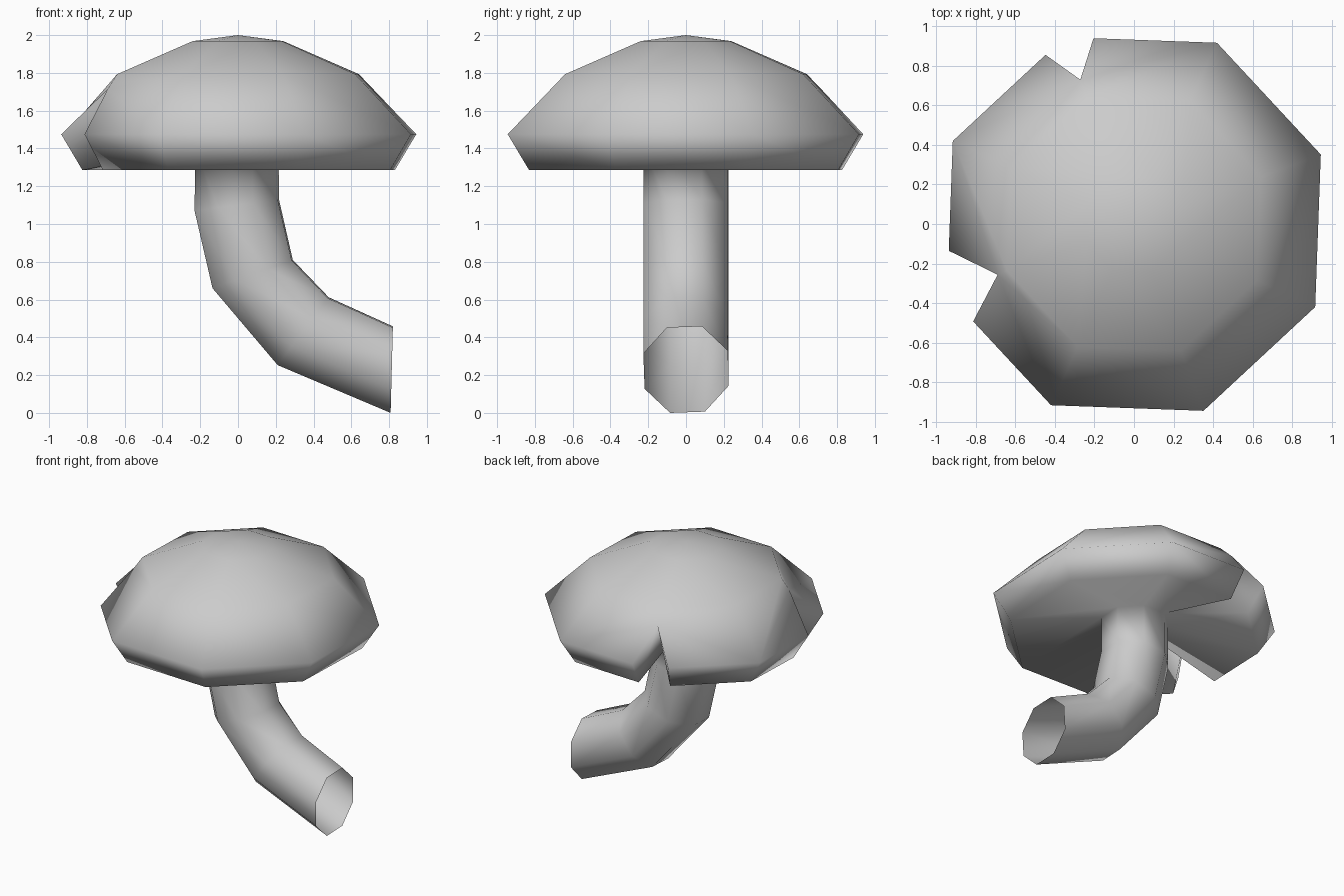
import bpy, bmesh
from math import cos, sin, radians, pi
from mathutils import Vector

if "Cube" in bpy.data.objects:
    bpy.data.objects.remove(bpy.data.objects["Cube"])

TURN = radians(20.4)          # rotation of the eight-sided sections
ANGLES = [TURN + k * pi / 4 for k in range(8)]
UNDERSIDE, STEM_TOP = 1.285, 1.40   # the underside rises towards the stem

# Cap profile (radius, z): dome rings, widest rim, bottom rim
RING1, RING2, RIM, BOTTOM = (0.256, 1.968), (0.683, 1.793), (1.007, 1.475), (0.886, UNDERSIDE)
# Stem outline: left and right points (x, z) of each eight-sided section
STEM = [((-0.226, STEM_TOP), (0.217, STEM_TOP)),
        ((-0.23, 1.07), (0.217, 1.13)),
        ((-0.135, 0.66), (0.29, 0.81)),
        ((0.21, 0.253), (0.48, 0.612)),
        ((0.808, 0.0), (0.82, 0.458))]
# Notched corners: (tip radius and z, gap towards the previous and next corner)
NOTCHES = {2: ((0.778, 1.70), 0.19, 0.17), 4: ((0.735, 1.715), 0.28, 0.25)}

bm = bmesh.new()


def point(ring, k):
    a = ANGLES[k % 8]
    return Vector((ring[0] * cos(a), ring[0] * sin(a), ring[1]))


def on_edge(ring, k, step, gap):
    return bm.verts.new(point(ring, k).lerp(point(ring, k + step), gap))


# Stem sections; the first one is shared with the underside of the cap
stem = []
for left, right in STEM:
    l, r = Vector((left[0], 0, left[1])), Vector((right[0], 0, right[1]))
    mid, half = (l + r) / 2, (r - l) / 2 / cos(TURN)
    stem.append([bm.verts.new(mid + half * cos(a) + Vector((0, 0.241 * sin(a), 0)))
                 for a in ANGLES])
for a, b in zip(stem, stem[1:]):
    for i in range(8):
        j = (i + 1) % 8
        bm.faces.new((a[i], a[j], b[j], b[i]))

# Cap columns: each has a side facing the previous and the next column
apex = bm.verts.new((0, 0, 2))
columns = []
for k in range(8):
    v1, v2 = bm.verts.new(point(RING1, k)), bm.verts.new(point(RING2, k))
    if k in NOTCHES:
        tip_ring, gap_prev, gap_next = NOTCHES[k]
        tip = bm.verts.new(point(tip_ring, k))
        sides = []
        for step, gap in ((-1, gap_prev), (1, gap_next)):
            rim, low = on_edge(RIM, k, step, gap), on_edge(BOTTOM, k, step, gap)
            bm.faces.new((tip, rim, low, stem[0][k]))         # notch wall
            sides.append([[v1], [v2, tip], [rim], [low], [stem[0][k]]])
        columns.append(sides)
    else:
        rim, low = bm.verts.new(point(RIM, k)), bm.verts.new(point(BOTTOM, k))
        side = [[v1], [v2], [rim], [low], [stem[0][k]]]
        columns.append([side, side])

# Dome, rim band and underside faces between neighbouring columns
for k in range(8):
    a, b = columns[k][1], columns[(k + 1) % 8][0]
    bm.faces.new((apex, a[0][0], b[0][0]))
    for i in range(4):
        bm.faces.new(a[i] + [a[i + 1][0], b[i + 1][0]] + b[i][::-1])

bmesh.ops.recalc_face_normals(bm, faces=bm.faces)
for f in bm.faces:
    f.smooth = True
mesh = bpy.data.meshes.new("mushroom")
bm.to_mesh(mesh)
bm.free()
mushroom = bpy.data.objects.new("mushroom", mesh)
bpy.context.collection.objects.link(mushroom)
